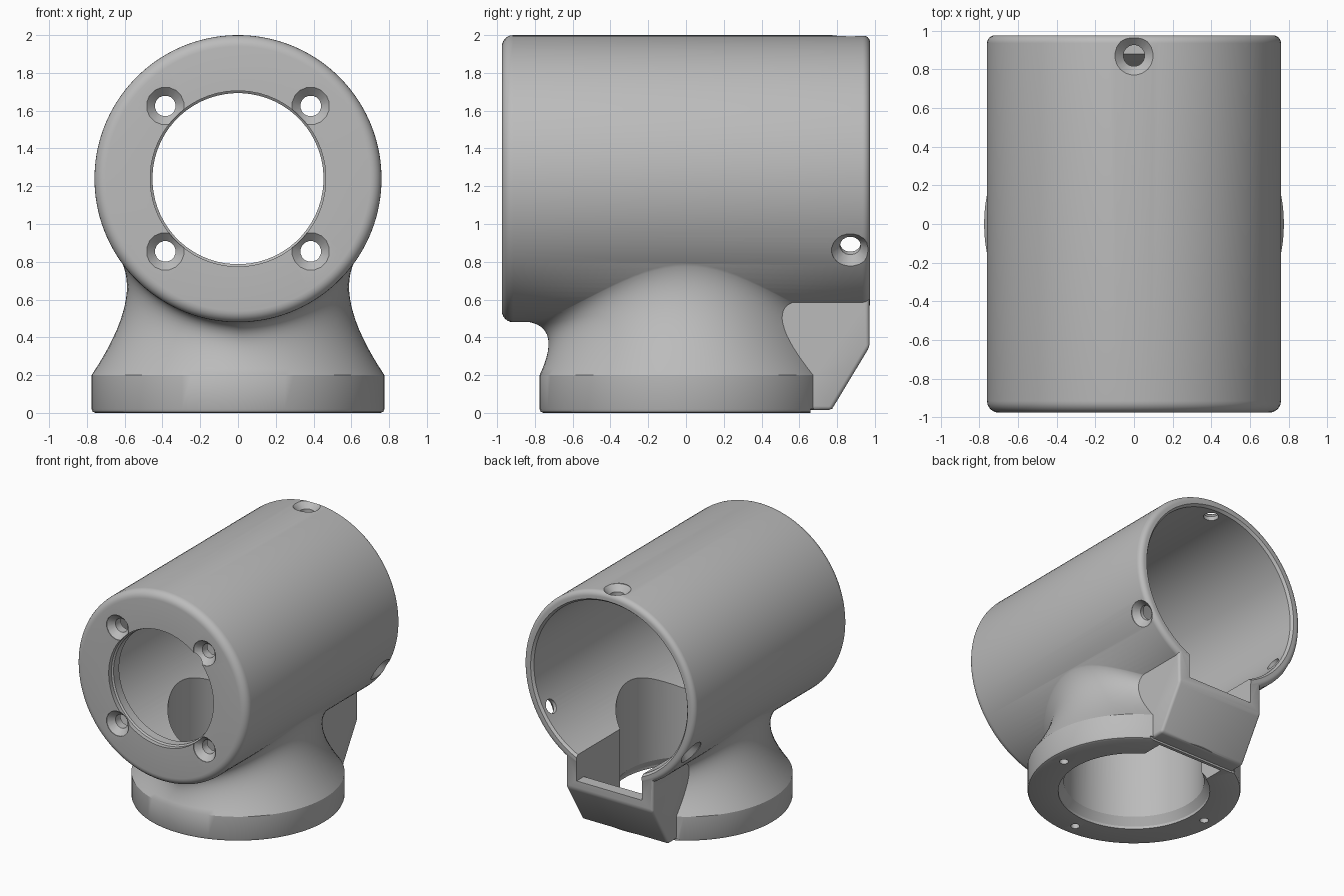
import bpy, bmesh, math
from mathutils import Matrix, Vector

cube = bpy.data.objects.get("Cube")
if cube:
    bpy.data.objects.remove(cube, do_unlink=True)

TUBE_R, BORE_R, TUBE_Z, HALF_LEN = 0.76, 0.68, 1.24, 0.975

grey = bpy.data.materials.new("plain grey")
grey.use_nodes = True
grey.diffuse_color = (0.5, 0.5, 0.5, 1)
grey.node_tree.nodes["Principled BSDF"].inputs["Base Color"].default_value = grey.diffuse_color


def finish(name, bm, matrix=Matrix()):
    bmesh.ops.recalc_face_normals(bm, faces=bm.faces)
    bm.transform(matrix)
    mesh = bpy.data.meshes.new(name)
    bm.to_mesh(mesh)
    bm.free()
    mesh.materials.append(grey)
    ob = bpy.data.objects.new(name, mesh)
    bpy.context.collection.objects.link(ob)
    return ob


def skin(bm, rings, bottom, top):
    """Bridge point rings and close both ends with fans."""
    rings = [[bm.verts.new(p) for p in ring] for ring in rings]
    n = len(rings[0])
    for a, b in zip(rings, rings[1:]):
        for i in range(n):
            j = (i + 1) % n
            bm.faces.new((a[i], a[j], b[j], b[i]))
    for ring, tip in ((rings[0], bottom), (rings[-1], top)):
        centre = bm.verts.new(tip)
        for i in range(n):
            bm.faces.new((ring[i], ring[(i + 1) % n], centre))


def lathe(name, profile, matrix=Matrix(), segs=96):
    """Solid of revolution about local z from (radius, height) pairs."""
    bm = bmesh.new()
    angles = [math.tau * (i + 0.5) / segs for i in range(segs)]
    rings = [[(r * math.cos(a), r * math.sin(a), h) for a in angles] for r, h in profile]
    skin(bm, rings, (0, 0, profile[0][1]), (0, 0, profile[-1][1]))
    return finish(name, bm, matrix)


def prism(name, outline, half_width, bevel=0.0):
    """Extrude a (y, z) outline across x."""
    bm = bmesh.new()
    face = bm.faces.new([bm.verts.new((-half_width, y, z)) for y, z in outline])
    out = bmesh.ops.extrude_face_region(bm, geom=[face])
    verts = [v for v in out["geom"] if isinstance(v, bmesh.types.BMVert)]
    bmesh.ops.translate(bm, verts=verts, vec=(2 * half_width, 0, 0))
    if bevel:
        bmesh.ops.bevel(bm, geom=bm.edges[:], offset=bevel, segments=3,
                        profile=0.5, affect='EDGES')
    return finish(name, bm)


def combine(target, other, operation):
    mod = target.modifiers.new("cut", 'BOOLEAN')
    mod.operation, mod.solver, mod.object = operation, 'EXACT', other
    bpy.context.view_layer.objects.active = target
    bpy.ops.object.modifier_apply(modifier=mod.name)
    bpy.data.objects.remove(other, do_unlink=True)


def along_y(x=0, y=0, z=TUBE_Z):
    return Matrix.Translation((x, y, z)) @ Matrix.Rotation(-math.pi / 2, 4, 'X')


# Horizontal tube with rounded rims
def rim(radius, sign):
    arc = [i * math.pi / 12 for i in range(7)]
    pts = [(TUBE_R - radius + radius * math.sin(a),
            sign * (HALF_LEN - radius + radius * math.cos(a))) for a in arc]
    return pts if sign < 0 else pts[::-1]


housing = lathe("housing", rim(0.06, -1) + rim(0.04, 1), along_y(), 128)

# Round base flowing up into the underside of the tube
def flare(t, a):
    c, s = math.cos(a), math.sin(a)
    w = math.copysign(abs(c) ** 1.5, c)
    r = TUBE_R - 0.006
    end = Vector((0.633 * w, 0.89 * s, 0))
    depth = math.sqrt(r * r - end.x ** 2)
    end.z = TUBE_Z - depth
    mid = Vector((0.496 * w, 0.64 * s, 0))
    mid.z = end.z - (end.x - mid.x) * end.x / depth
    start = Vector((0.775 * c, 0.775 * s, 0.2))
    return start * (1 - t) ** 2 + mid * 2 * t * (1 - t) + end * t * t


angles = [math.tau * i / 96 for i in range(96)]
rings = [[(r * math.cos(a), r * math.sin(a), z) for a in angles]
         for r, z in ((0.755, 0), (0.769, 0.006), (0.775, 0.02))]
rings += [[flare(k / 16, a) for a in angles] for k in range(17)]
bm = bmesh.new()
skin(bm, rings, (0, 0, 0), (0, 0, TUBE_Z))
combine(housing, finish("base", bm), 'UNION')

# Cable spout at the back, with a relief under it
relief = prism("relief_cutter", [(0.66, -0.1), (1, -0.1), (1, 0.02), (0.66, 0.02)], 0.5)
combine(housing, relief, 'DIFFERENCE')
spout = prism("spout", [(0.3, 0.015), (0.77, 0.015), (0.972, 0.35), (0.972, 0.8), (0.3, 0.8)],
              0.385, 0.02)
combine(housing, spout, 'UNION')

# Tube cavity, stepped front opening, base bore and spout channel
cutters = [
    lathe("cavity_cutter", [(BORE_R, -0.86), (BORE_R, 0.955), (BORE_R + 0.02, 0.98),
                            (BORE_R + 0.02, 1.2)], along_y(), 128),
    lathe("opening_cutter", [(0.465, -1.2), (0.465, -0.94), (0.453, -0.93), (0.453, -0.7)],
          along_y(), 64),
    lathe("bore_cutter", [(0.555, -0.1), (0.55, 0.02), (0.51, 0.08), (0.51, 1)]),
    prism("channel_cutter", [(0, -0.1), (0.61, -0.1), (0.65, 0.06), (0.88, 0.42),
                             (1.1, 0.42), (1.1, 1.1), (0, 1.1)], 0.29),
]

# Countersunk screw holes: four in the front plate, three around the back rim
screw = [(0.1, -0.1), (0.1, 0.005), (0.055, 0.05), (0.055, 0.25)]
for sx in (-1, 1):
    for sz in (-1, 1):
        place = along_y(0.385 * sx, -HALF_LEN, TUBE_Z + 0.385 * sz)
        cutters.append(lathe("front_screw_cutter", screw, place, 16))
for k in range(3):
    a = math.tau * k / 3
    out = Vector((math.sin(a), 0, math.cos(a)))
    place = Matrix.Translation(out * TUBE_R + Vector((0, 0.87, TUBE_Z)))
    place = place @ (-out).to_track_quat('Z', 'Y').to_matrix().to_4x4()
    cutters.append(lathe("rim_screw_cutter", screw, place, 20))

# Blind holes under the base
for x, y in ((0.665, 0), (-0.665, 0), (0, -0.665)):
    cutters.append(lathe("base_hole_cutter", [(0.033, -0.1), (0.033, 0.18)],
                         Matrix.Translation((x, y, 0)), 16))

for cutter in cutters:
    combine(housing, cutter, 'DIFFERENCE')

# Smooth shading with crisp edges
bpy.ops.object.select_all(action='DESELECT')
housing.select_set(True)
bpy.context.view_layer.objects.active = housing
bpy.ops.object.shade_smooth_by_angle(angle=math.radians(30))
